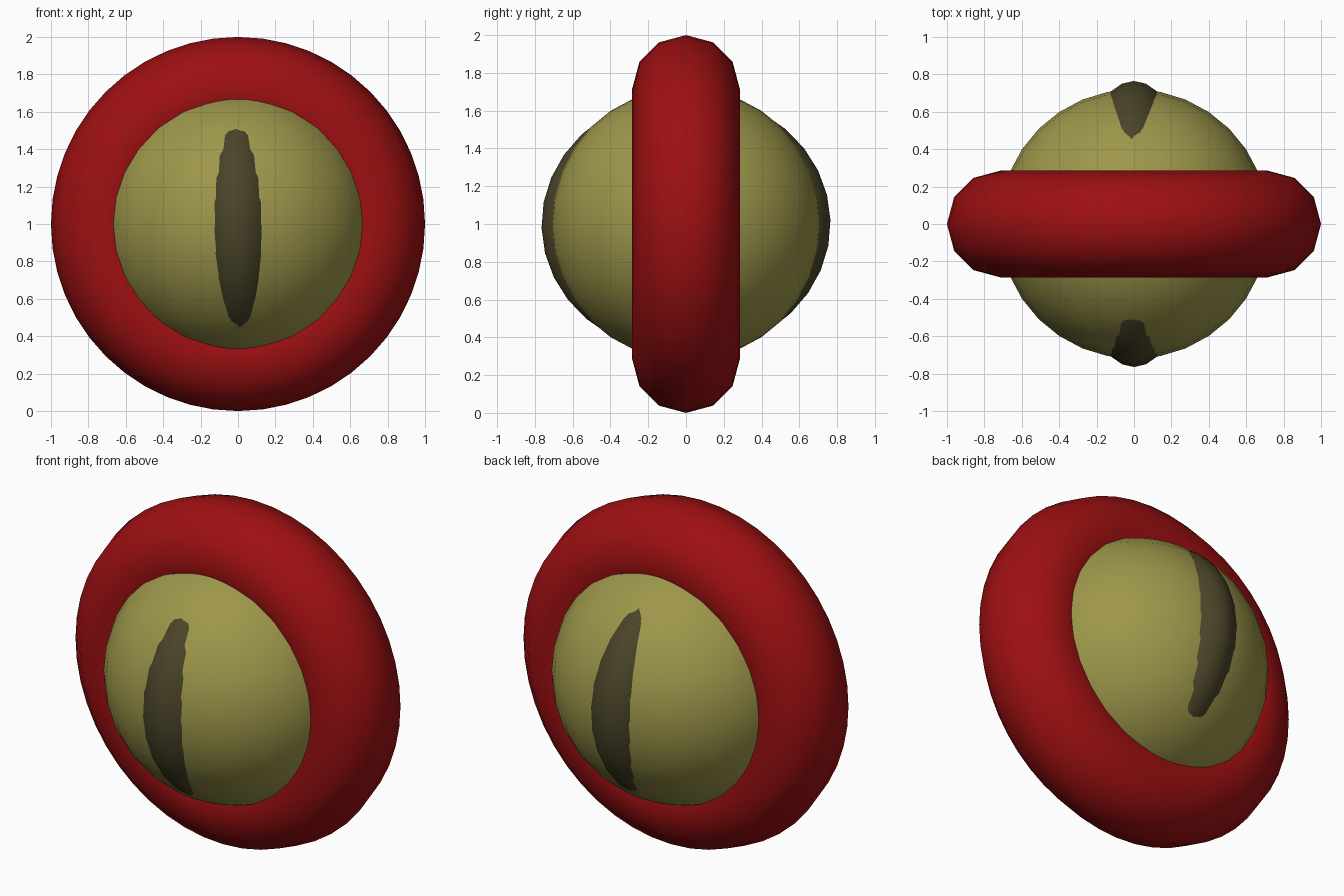
import bpy
from math import radians

cube = bpy.data.objects.get("Cube")
if cube:
    bpy.data.objects.remove(cube, do_unlink=True)

CENTRE = (0, 0, 1)


def material(name, rgb):
    mat = bpy.data.materials.new(name)
    mat.use_nodes = True
    mat.diffuse_color = (*rgb, 1)
    bsdf = mat.node_tree.nodes["Principled BSDF"]
    bsdf.inputs["Base Color"].default_value = (*rgb, 1)
    bsdf.inputs["Roughness"].default_value = 0.6
    return mat


def finish(name, mat):
    """Name, colour and smooth the active object."""
    obj = bpy.context.object
    obj.name = obj.data.name = name
    obj.data.materials.append(mat)
    bpy.ops.object.shade_smooth()
    return obj


def ellipsoid(name, radii, mat, rotation=(0, 0, 0)):
    bpy.ops.mesh.primitive_uv_sphere_add(
        segments=32, ring_count=16, radius=1, location=CENTRE, rotation=rotation)
    obj = finish(name, mat)
    obj.scale = radii
    return obj


red = material("deep red", (0.34, 0.005, 0.006))
olive = material("olive yellow", (0.34, 0.31, 0.07))
dark = material("dark brown", (0.07, 0.058, 0.022))

# Thick upright ring around the eye
bpy.ops.mesh.primitive_torus_add(
    major_segments=48, minor_segments=12, major_radius=0.715, minor_radius=0.285,
    location=CENTRE, rotation=(radians(90), 0, 0))
finish("eye_ring", red)

# Eyeball filling the ring
ellipsoid("eyeball", (0.72, 0.72, 0.72), olive)

# Narrow ellipsoid that breaks the eyeball surface as a slit on front and back
ellipsoid("slit_pupil", (0.33, 0.765, 0.69), dark, (radians(1.5), radians(-1), 0))
